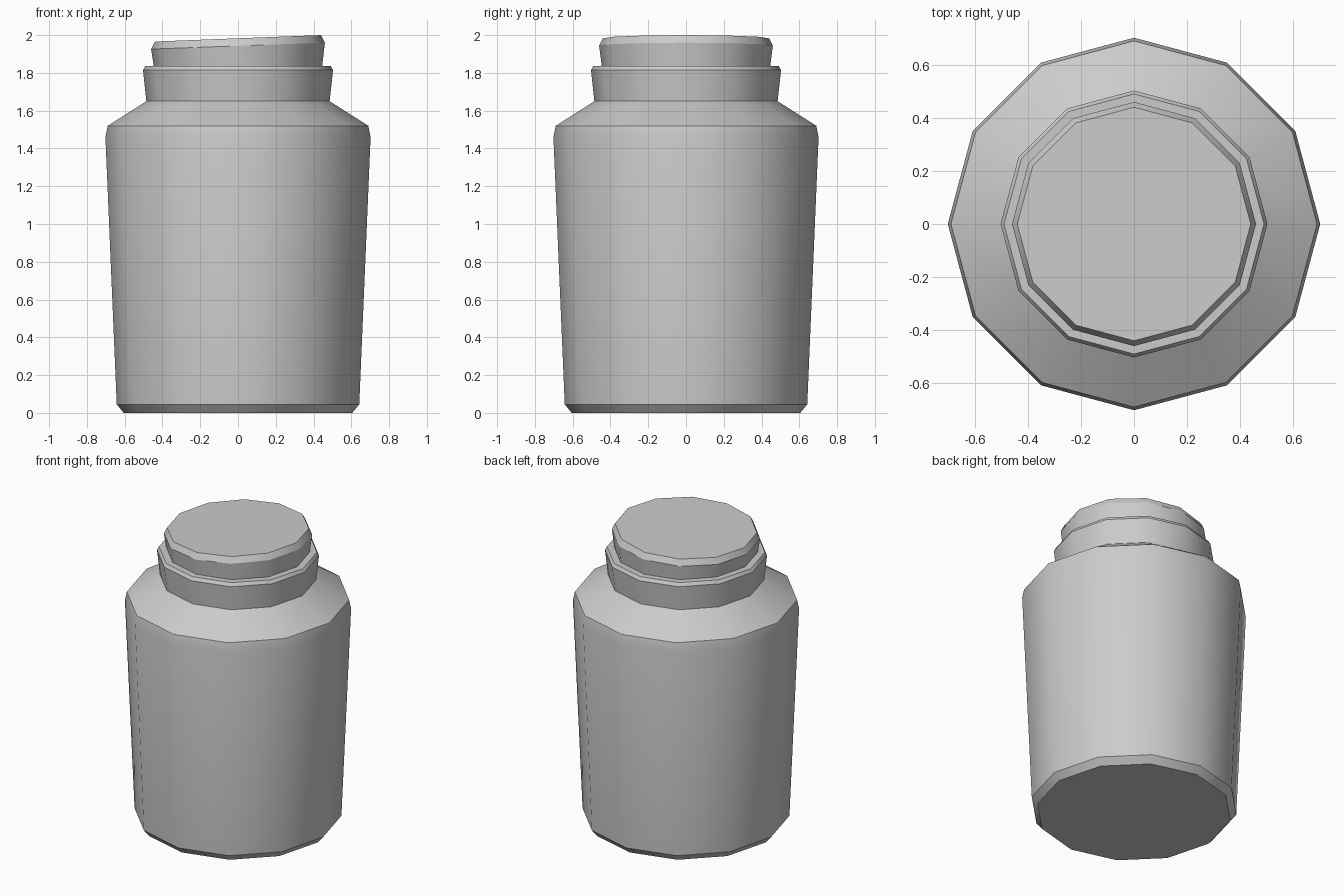
import bpy, bmesh, math

SIDES = 12
cube = bpy.data.objects.get("Cube")
if cube:
    bpy.data.objects.remove(cube, do_unlink=True)

grey = bpy.data.materials.new("plain_grey")
grey.use_nodes = True
colour = (0.6, 0.6, 0.6, 1)
grey.diffuse_color = colour
grey.node_tree.nodes["Principled BSDF"].inputs["Base Color"].default_value = colour


def turned(name, profile):
    """Closed twelve-sided solid; profile rows are radius, height, tilt along x."""
    bm = bmesh.new()
    rings = []
    for r, z, tilt in profile:
        ring = []
        for i in range(SIDES):
            a = math.tau * i / SIDES
            ring.append(bm.verts.new((r * math.cos(a), r * math.sin(a), z + tilt * math.cos(a))))
        rings.append(ring)
    for low, high in zip(rings, rings[1:]):
        for i in range(SIDES):
            j = (i + 1) % SIDES
            bm.faces.new((low[i], low[j], high[j], high[i]))
    bm.faces.new(rings[0][::-1])
    bm.faces.new(rings[-1])
    mesh = bpy.data.meshes.new(name)
    bm.to_mesh(mesh)
    bm.free()
    mesh.materials.append(grey)
    obj = bpy.data.objects.new(name, mesh)
    bpy.context.collection.objects.link(obj)
    bpy.ops.object.select_all(action='DESELECT')
    obj.select_set(True)
    bpy.context.view_layer.objects.active = obj
    bpy.ops.object.shade_smooth_by_angle(angle=math.radians(32))


# Tapered jar with chamfered foot and sloping shoulder
turned("jar_body", [(0.605, 0, 0), (0.642, 0.045, 0), (0.702, 1.46, 0),
                    (0.69, 1.52, 0), (0.485, 1.65, 0)])
# Flared neck ring
turned("neck_collar", [(0.485, 1.648, 0), (0.503, 1.815, 0), (0.49, 1.837, 0)])
# Stopper with a slightly slanted top
turned("stopper", [(0.445, 1.83, 0), (0.46, 1.943, 0.017), (0.44, 1.983, 0.017)])
